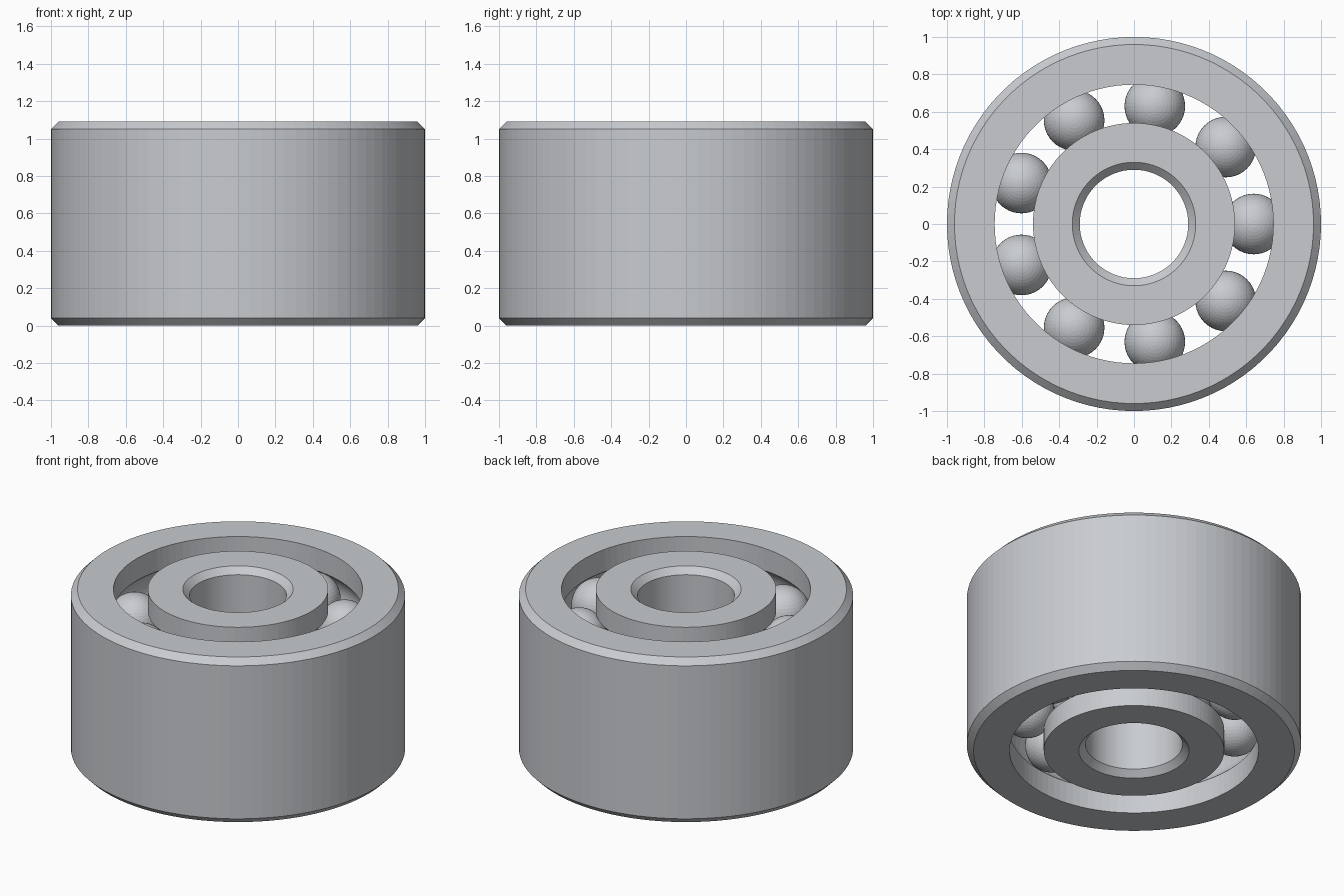
import bpy, bmesh, math
from mathutils import Matrix

old = bpy.data.objects.get("Cube")
if old:
    bpy.data.objects.remove(old, do_unlink=True)

HEIGHT = 1.09
CHAMFER = 0.04
PITCH_R = 0.64                      # radius of the ball circle
BALL_R = 0.162
GROOVE_R = 0.164
ROWS = (HEIGHT / 4, HEIGHT * 3 / 4)  # heights of the two ball rows
BALLS = 9

steel = bpy.data.materials.new("light_steel")
steel.use_nodes = True
colour = (0.58, 0.60, 0.63, 1)
steel.diffuse_color = colour
steel.node_tree.nodes["Principled BSDF"].inputs["Base Color"].default_value = colour


def make_object(name, bm):
    bmesh.ops.recalc_face_normals(bm, faces=bm.faces[:])
    mesh = bpy.data.meshes.new(name)
    bm.to_mesh(mesh)
    bm.free()
    mesh.materials.append(steel)
    obj = bpy.data.objects.new(name, mesh)
    bpy.context.collection.objects.link(obj)
    return obj


def race_side(radius, steps=12):
    """Profile of a raceway wall from bottom to top, with a round groove per row."""
    side = 1 if radius > PITCH_R else -1
    half = math.acos(abs(radius - PITCH_R) / GROOVE_R)
    points = [(radius, 0)]
    for z in ROWS:
        for i in range(steps + 1):
            a = -half + 2 * half * i / steps
            points.append((PITCH_R + side * GROOVE_R * math.cos(a),
                           z + GROOVE_R * math.sin(a)))
    return points + [(radius, HEIGHT)]


def plain_side(radius, end_radius):
    """Profile of a straight wall with chamfered ends, from top to bottom."""
    return [(end_radius, HEIGHT), (radius, HEIGHT - CHAMFER),
            (radius, CHAMFER), (end_radius, 0)]


def ring(name, profile, segments=100):
    bm = bmesh.new()
    loops = []
    for k in range(segments):
        a = 2 * math.pi * k / segments
        loops.append([bm.verts.new((r * math.cos(a), r * math.sin(a), z))
                      for r, z in profile])
    n = len(profile)
    for k in range(segments):
        here, after = loops[k], loops[(k + 1) % segments]
        for i in range(n):
            j = (i + 1) % n
            bm.faces.new((here[i], after[i], after[j], here[j]))
    return make_object(name, bm)


# Outer and inner rings
ring("outer_ring", race_side(0.745) + plain_side(1.0, 1.0 - CHAMFER))
ring("inner_ring", race_side(0.54) + plain_side(0.29, 0.29 + CHAMFER))

# Two aligned rows of balls
for row, z in zip(("lower", "upper"), ROWS):
    for k in range(BALLS):
        a = 2 * math.pi * k / BALLS
        bm = bmesh.new()
        bmesh.ops.create_uvsphere(
            bm, u_segments=40, v_segments=24, radius=BALL_R,
            matrix=Matrix.Translation((PITCH_R * math.cos(a), PITCH_R * math.sin(a), z)))
        make_object(f"{row}_ball_{k + 1}", bm)
